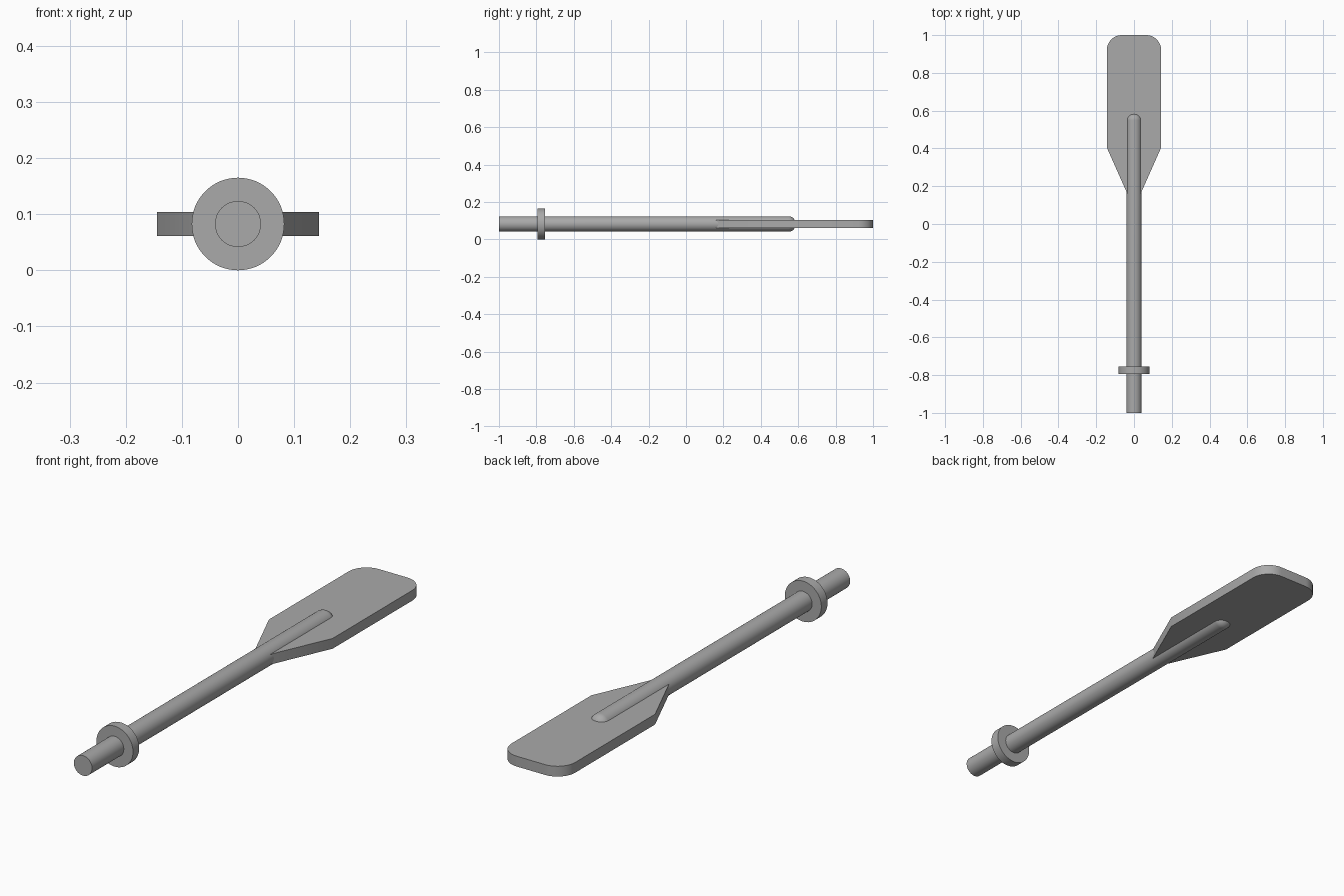
import bpy, bmesh, math
from mathutils import Vector

cube = bpy.data.objects.get("Cube")
if cube:
    bpy.data.objects.remove(cube, do_unlink=True)

AXIS_Z = 0.0825      # height of the shaft axis
SHAFT_R = 0.041
SEGMENTS = 64

grey = bpy.data.materials.new("plain_grey")
grey.use_nodes = True
grey.diffuse_color = (0.4, 0.4, 0.4, 1)
grey.node_tree.nodes["Principled BSDF"].inputs["Base Color"].default_value = (0.4, 0.4, 0.4, 1)


def finish(name, bm):
    bmesh.ops.recalc_face_normals(bm, faces=bm.faces)
    mesh = bpy.data.meshes.new(name)
    bm.to_mesh(mesh)
    bm.free()
    mesh.materials.append(grey)
    obj = bpy.data.objects.new(name, mesh)
    bpy.context.collection.objects.link(obj)
    bpy.ops.object.select_all(action='DESELECT')
    obj.select_set(True)
    bpy.context.view_layer.objects.active = obj
    bpy.ops.object.shade_smooth_by_angle(angle=math.radians(30))
    return obj


def lathe(name, profile):
    """Spin (radius, y) points around the shaft axis."""
    bm = bmesh.new()
    verts = [bm.verts.new((r, y, AXIS_Z)) for r, y in profile]
    edges = [bm.edges.new(pair) for pair in zip(verts, verts[1:])]
    bmesh.ops.spin(bm, geom=verts + edges, cent=(0, 0, AXIS_Z), axis=(0, 1, 0),
                   angle=math.tau, steps=SEGMENTS)
    bmesh.ops.remove_doubles(bm, verts=bm.verts, dist=1e-5)
    return finish(name, bm)


def arc(cx, cy, radius, steps=12):
    """Quarter circle from +x round to +y."""
    angles = [math.pi / 2 * i / steps for i in range(steps + 1)]
    return [(cx + radius * math.cos(a), cy + radius * math.sin(a)) for a in angles]


# Shaft with a rounded tip
TIP = 0.585
round_r = 0.036
tip = arc(SHAFT_R - round_r, TIP - round_r, round_r)
lathe("shaft", [(0, -1), (SHAFT_R, -1)] + tip + [(0, TIP)])

# Collar near the grip
lathe("collar", [(0, -0.795), (0.0825, -0.795), (0.0825, -0.755), (0, -0.755)])

# Blade: mirrored outline with rounded far corners, extruded
HALF_W, THICK, CORNER = 0.144, 0.042, 0.08
right_side = [(0.033, 0.155), (HALF_W, 0.405)] + arc(HALF_W - CORNER, 1 - CORNER, CORNER)
outline = right_side + [(-x, y) for x, y in reversed(right_side)]
bm = bmesh.new()
base = bm.faces.new([bm.verts.new((x, y, AXIS_Z - THICK / 2)) for x, y in outline])
top = bmesh.ops.extrude_face_region(bm, geom=[base], use_keep_orig=True)
bmesh.ops.translate(bm, vec=Vector((0, 0, THICK)),
                    verts=[v for v in top["geom"] if isinstance(v, bmesh.types.BMVert)])
finish("blade", bm)
